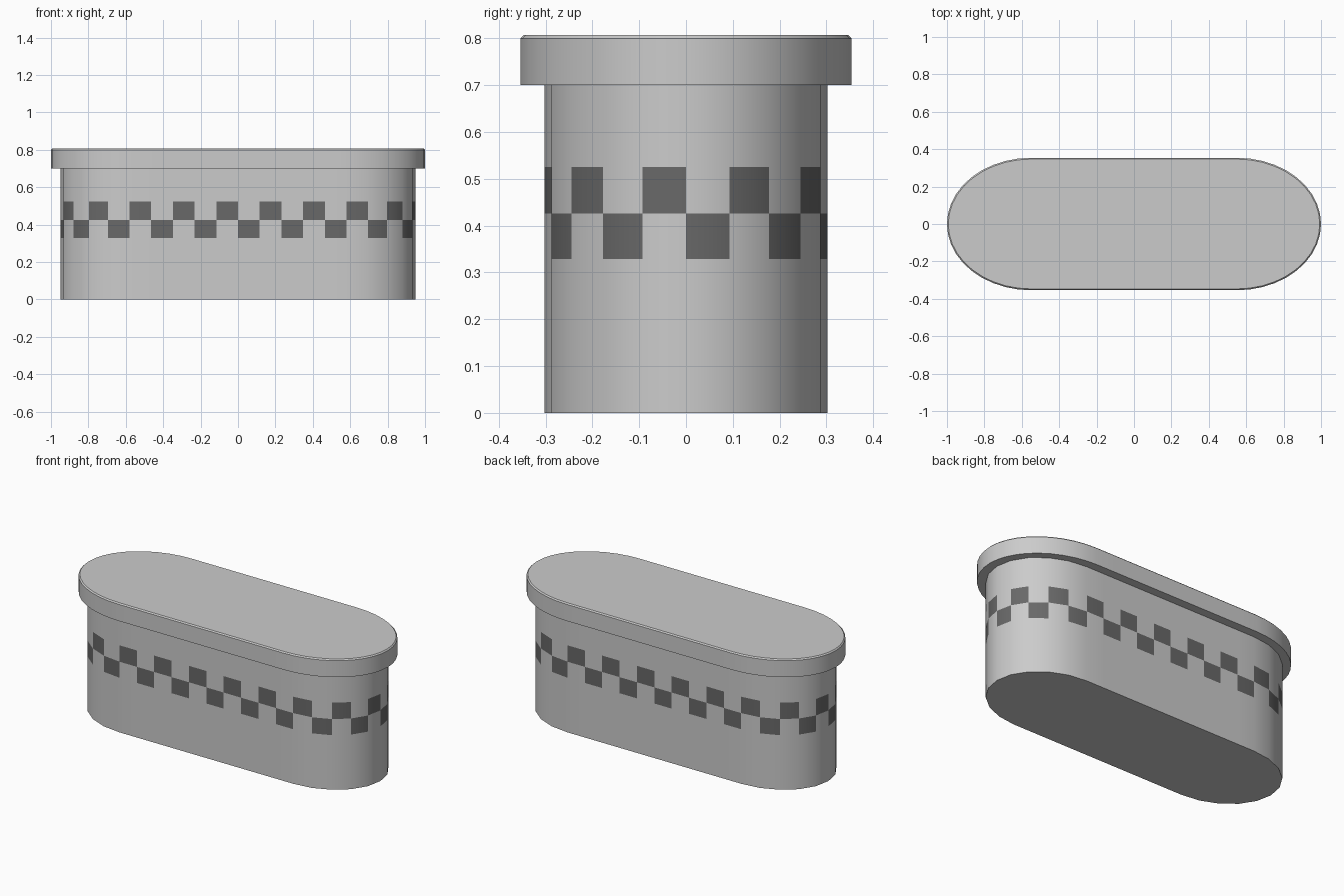
import bpy, bmesh
from math import sin, cos, pi

if "Cube" in bpy.data.objects:
    bpy.data.objects.remove(bpy.data.objects["Cube"])


def outline(c, rx, ry, end_segs, straight_segs):
    """Counter-clockwise capsule outline with elliptical ends, from the +x tip."""
    q = end_segs // 2
    pts = [(c + rx * cos(pi * i / end_segs), ry * sin(pi * i / end_segs)) for i in range(q + 1)]
    pts += [(c - 2 * c * i / straight_segs, ry) for i in range(1, straight_segs)]
    pts += [(-x, y) for x, y in reversed(pts[:q + 1])]
    # the other half is the first half turned by 180 degrees
    return pts[:-1] + [(-x, -y) for x, y in pts[:-1]]


def stack(name, rings, cap_top=True):
    """Skin a list of (outline, z) rings; returns object, wall faces keep ring order."""
    bm = bmesh.new()
    loops = [[bm.verts.new((x, y, z)) for x, y in pts] for pts, z in rings]
    n = len(loops[0])
    for a, b in zip(loops, loops[1:]):
        for i in range(n):
            j = (i + 1) % n
            bm.faces.new((a[i], a[j], b[j], b[i]))
    bm.faces.new(loops[0][::-1])
    if cap_top:
        bm.faces.new(loops[-1])
    me = bpy.data.meshes.new(name)
    bm.to_mesh(me)
    bm.free()
    ob = bpy.data.objects.new(name, me)
    bpy.context.collection.objects.link(ob)
    bpy.ops.object.select_all(action='DESELECT')
    ob.select_set(True)
    bpy.context.view_layer.objects.active = ob
    bpy.ops.object.shade_smooth_by_angle(angle=0.5)
    return ob, n


def material(name, v):
    m = bpy.data.materials.new(name)
    m.diffuse_color = (v, v, v, 1)
    m.use_nodes = True
    m.node_tree.nodes["Principled BSDF"].inputs["Base Color"].default_value = m.diffuse_color
    return m


# counter body with a two-row checker band
wall = outline(0.58, 0.37, 0.302, 10, 10)
body, n = stack("counter_body", [(wall, z) for z in (0, 0.329, 0.426, 0.525, 0.70)])
body.data.materials.append(material("body_grey", 0.8))
body.data.materials.append(material("check_dark", 0.14))
for row in (1, 2):
    for i in range(n):
        if (i + row) % 2:
            body.data.polygons[row * n + i].material_index = 1

# overhanging top slab with a small chamfer
slab = outline(0.55, 0.45, 0.354, 20, 10)
rim = outline(0.55, 0.443, 0.347, 20, 10)
stack("counter_top", [(slab, 0.70), (slab, 0.80), (rim, 0.807)])
